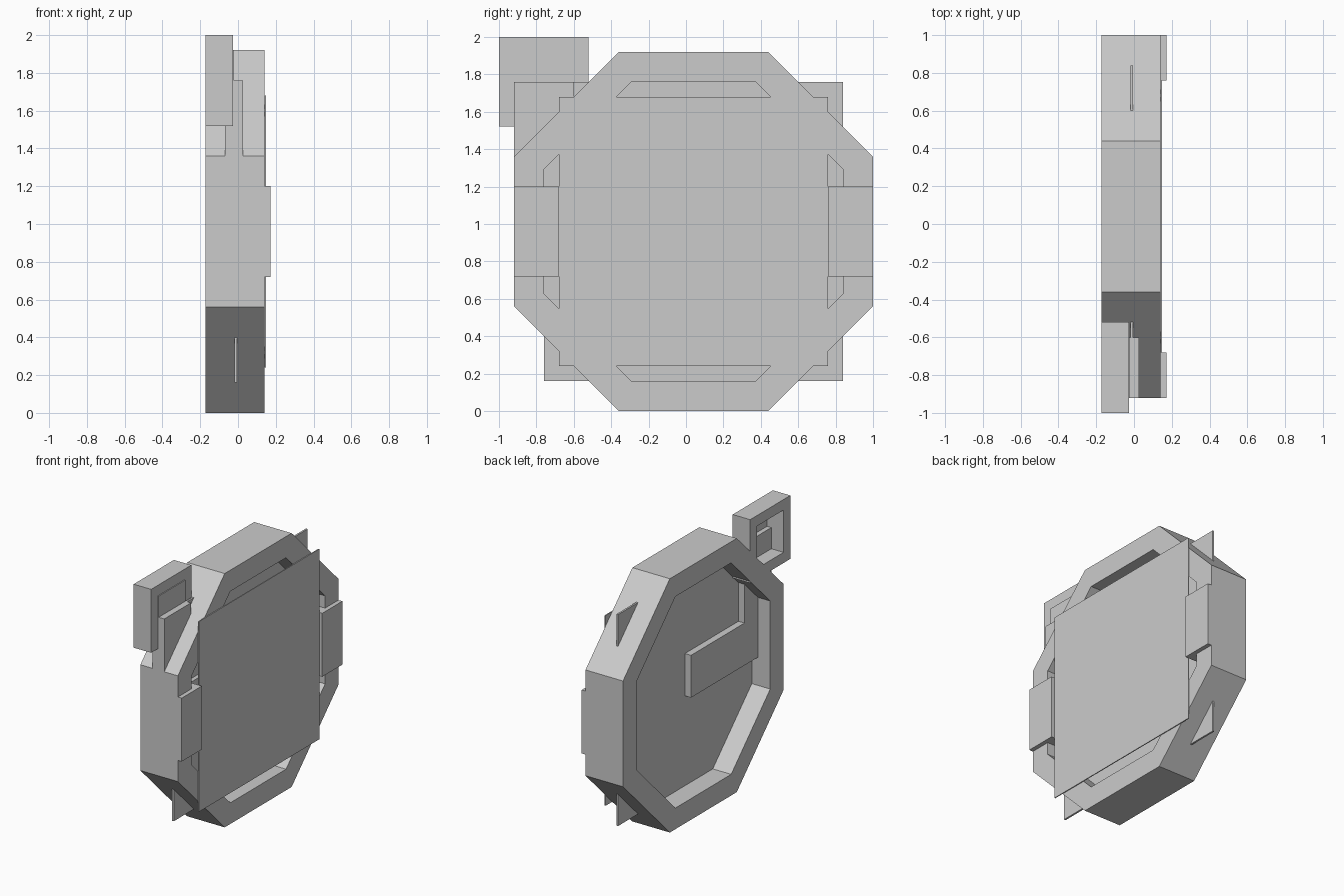
import bpy, bmesh

if "Cube" in bpy.data.objects:
    bpy.data.objects.remove(bpy.data.objects["Cube"])

mat = bpy.data.materials.new("plain_grey")
mat.diffuse_color = (0.6, 0.6, 0.6, 1)
mat.use_nodes = True
mat.node_tree.nodes["Principled BSDF"].inputs["Base Color"].default_value = mat.diffuse_color


def finish(name, bm):
    bmesh.ops.recalc_face_normals(bm, faces=bm.faces[:])
    me = bpy.data.meshes.new(name)
    bm.to_mesh(me)
    bm.free()
    me.materials.append(mat)
    ob = bpy.data.objects.new(name, me)
    bpy.context.collection.objects.link(ob)
    return ob


def plate(name, x0, x1, outline):
    """Solid plate: (y, z) outline extruded along x."""
    bm = bmesh.new()
    a = [bm.verts.new((x0, y, z)) for y, z in outline]
    b = [bm.verts.new((x1, y, z)) for y, z in outline]
    bm.faces.new(a)
    bm.faces.new(b)
    n = len(a)
    for i in range(n):
        j = (i + 1) % n
        bm.faces.new((a[i], a[j], b[j], b[i]))
    return finish(name, bm)


def frame(name, x0, x1, outer, inner):
    """Open frame between two matching (y, z) outlines."""
    bm = bmesh.new()
    rings = [[bm.verts.new((x, y, z)) for y, z in pts]
             for x, pts in ((x0, outer), (x1, outer), (x1, inner), (x0, inner))]
    n = len(outer)
    for k in range(4):
        r, s = rings[k], rings[(k + 1) % 4]
        for i in range(n):
            j = (i + 1) % n
            bm.faces.new((r[i], r[j], s[j], s[i]))
    return finish(name, bm)


def rect(y0, y1, z0, z1):
    return [(y0, z0), (y1, z0), (y1, z1), (y0, z1)]


CY, CZ = 0.04, 0.96


def square(h, cy=CY, cz=CZ):
    return rect(cy - h, cy + h, cz - h, cz + h)


def octagon(h, c):
    pts = [(c, -h), (h, -c), (h, c), (c, h), (-c, h), (-h, c), (-h, -c), (-c, -h)]
    return [(CY + y, CZ + z) for y, z in pts]


# Octagonal case with dial and cover glass
frame("case_ring", -0.173, 0.141, octagon(0.96, 0.4), octagon(0.8, 0.333))
plate("dial", -0.019, -0.005, square(0.8))
plate("cover_plate", 0.141, 0.148, square(0.72))

# Side lugs
for name, y in (("left_lug", -0.92), ("right_lug", 0.76)):
    plate(name, 0.07, 0.173, rect(y, y + 0.24, 0.72, 1.2))

# L-shaped hands, reaching out through the case to the loop
plate("hands", -0.07, 0.027, [(-0.92, 0.84), (0.04, 0.84), (0.04, 1.16),
                              (-0.6, 1.16), (-0.6, 1.76), (-0.92, 1.76)])

# Square loop with a thin backing
frame("loop", -0.173, -0.027, square(0.24, -0.76, 1.76), square(0.16, -0.76, 1.76))
plate("loop_backing", -0.034, -0.02, square(0.16, -0.76, 1.76))
